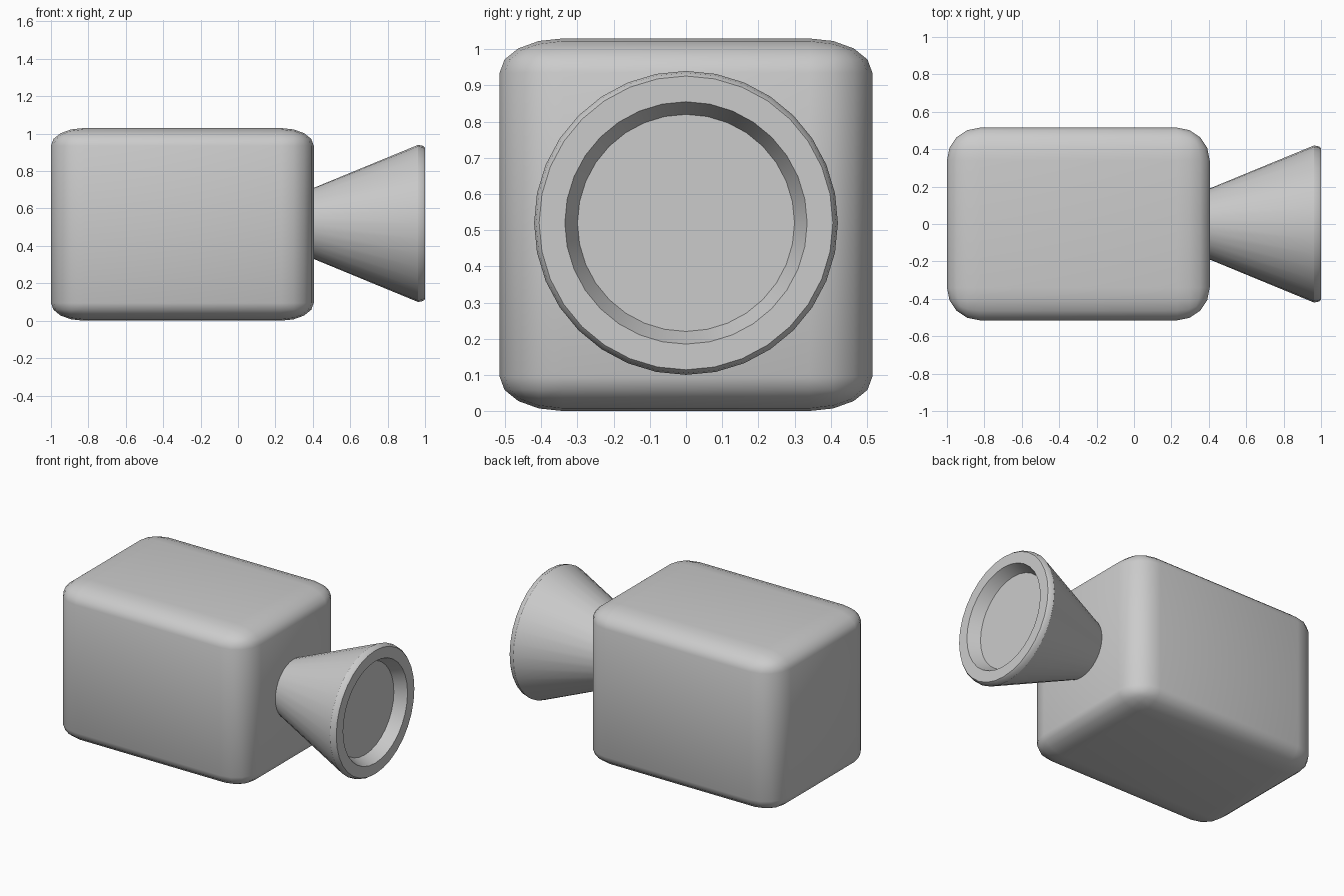
import bpy, bmesh, math
from mathutils import Matrix

cube = bpy.data.objects.get("Cube")
if cube:
    bpy.data.objects.remove(cube, do_unlink=True)

GREY = (0.6, 0.6, 0.6, 1.0)
mat = bpy.data.materials.new("light_grey")
mat.use_nodes = True
mat.diffuse_color = GREY
mat.node_tree.nodes["Principled BSDF"].inputs["Base Color"].default_value = GREY


def make_object(name, bm):
    bmesh.ops.recalc_face_normals(bm, faces=bm.faces)
    mesh = bpy.data.meshes.new(name)
    bm.to_mesh(mesh)
    bm.free()
    mesh.materials.append(mat)
    obj = bpy.data.objects.new(name, mesh)
    bpy.context.collection.objects.link(obj)
    bpy.ops.object.select_all(action='DESELECT')
    obj.select_set(True)
    bpy.context.view_layer.objects.active = obj
    bpy.ops.object.shade_smooth_by_angle(angle=math.radians(30))
    return obj


# Camera body: rounded box, bevelled tall and then squashed in height
LENGTH, WIDTH, HEIGHT = 1.405, 1.03, 1.03
BEVEL, SQUASH = 0.175, 0.54
bm = bmesh.new()
bmesh.ops.create_cube(bm, size=1)
bmesh.ops.scale(bm, vec=(LENGTH, WIDTH, HEIGHT / SQUASH), verts=bm.verts)
bmesh.ops.bevel(bm, geom=bm.edges[:], offset=BEVEL, offset_type='OFFSET',
                segments=4, profile=0.5, affect='EDGES')
bmesh.ops.scale(bm, vec=(1, 1, SQUASH), verts=bm.verts)
bmesh.ops.translate(bm, vec=(LENGTH / 2 - 1, 0, HEIGHT / 2), verts=bm.verts)
make_object("camera_body", bm)

# Lens hood: (x, radius) profile spun around the x axis, with a recessed lens
SIDES = 32
profile = [(0.39, 0.0), (0.39, 0.184), (0.963, 0.42), (0.988, 0.415),
           (1.0, 0.406), (1.0, 0.335), (0.925, 0.3), (0.925, 0.0)]
bm = bmesh.new()
verts = [bm.verts.new((x, 0, r)) for x, r in profile]
edges = [bm.edges.new(pair) for pair in zip(verts, verts[1:])]
bmesh.ops.spin(bm, geom=verts + edges, cent=(0, 0, 0), axis=(1, 0, 0),
               angle=math.tau, steps=SIDES, use_merge=True)
bmesh.ops.remove_doubles(bm, verts=bm.verts, dist=0.0005)
bmesh.ops.transform(bm, matrix=Matrix.Translation((0, 0, 0.52)), verts=bm.verts)
make_object("lens_hood", bm)
